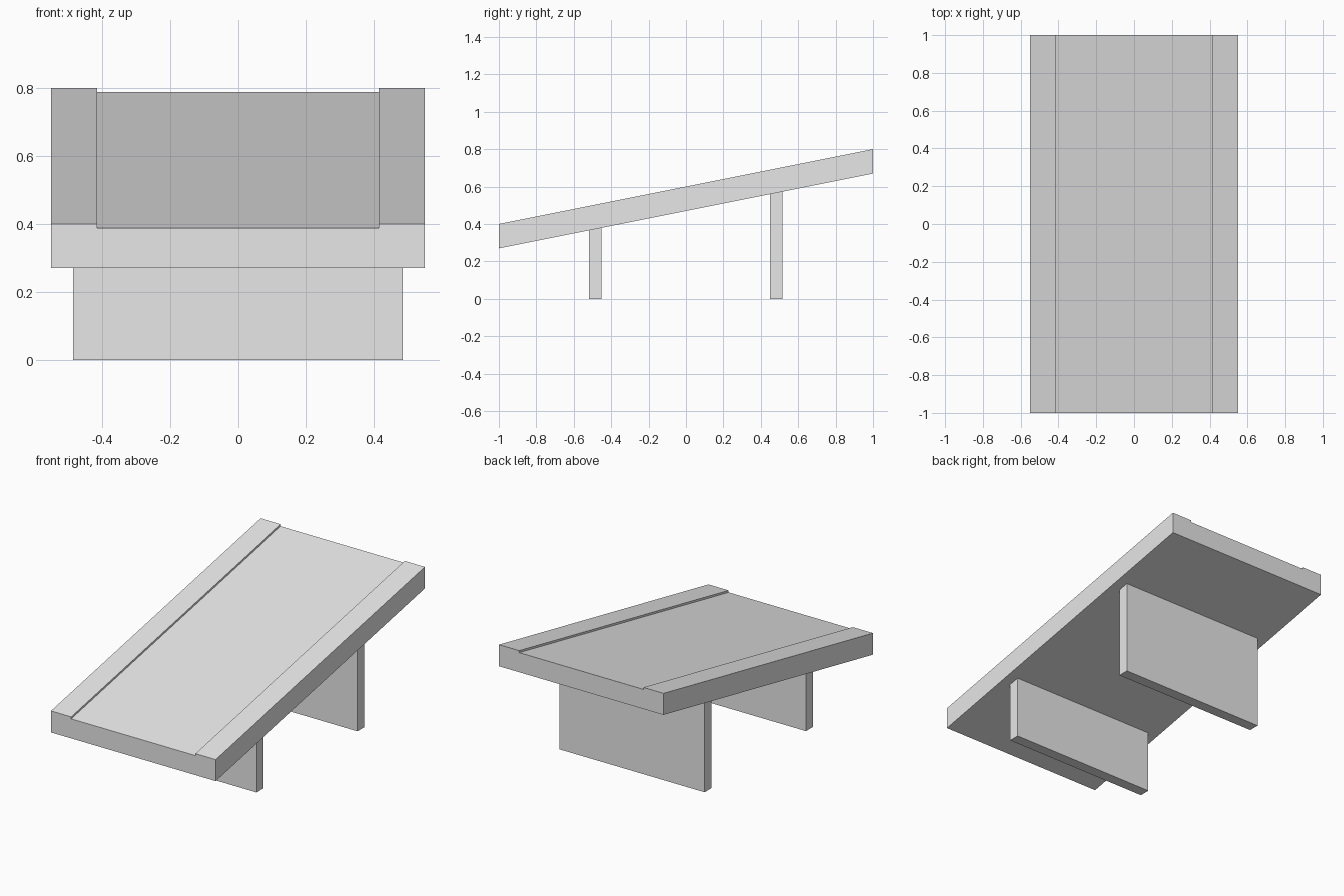
import bpy
import bmesh

cube = bpy.data.objects.get("Cube")
if cube:
    bpy.data.objects.remove(cube, do_unlink=True)

# Single plain grey
grey = bpy.data.materials.new("light grey")
grey.use_nodes = True
grey.diffuse_color = (0.8, 0.8, 0.8, 1)
grey.node_tree.nodes["Principled BSDF"].inputs["Base Color"].default_value = (0.8, 0.8, 0.8, 1)

SLOPE = 0.2
UNDERSIDE = 0.47   # underside height at the middle of the ramp


def slope_at(y):
    return SLOPE * y


def extrude_along_y(name, profile, y0, y1, follows_slope):
    """Extrude an x-z profile from y0 to y1; follows_slope(z) picks the points that ride the slope."""
    bm = bmesh.new()
    rings = []
    for y in (y0, y1):
        rings.append([bm.verts.new((x, y, z + (slope_at(y) if follows_slope(z) else 0)))
                      for x, z in profile])
    front, back = rings
    n = len(profile)
    bm.faces.new(front)
    bm.faces.new(back[::-1])
    for i in range(n):
        j = (i + 1) % n
        bm.faces.new((front[i], back[i], back[j], front[j]))
    bmesh.ops.recalc_face_normals(bm, faces=bm.faces)
    mesh = bpy.data.meshes.new(name)
    bm.to_mesh(mesh)
    bm.free()
    mesh.materials.append(grey)
    obj = bpy.data.objects.new(name, mesh)
    bpy.context.collection.objects.link(obj)
    return obj


# Sloping deck with a shallow channel between two raised edges
edge, channel = 0.55, 0.415
top, floor = 0.60, 0.588
half = [(edge, UNDERSIDE), (edge, top), (channel, top), (channel, floor)]
deck_profile = half + [(-x, z) for x, z in reversed(half)]
extrude_along_y("ramp_deck", deck_profile, -1, 1, lambda z: True)

# Two upright support boards, cut at the top to meet the underside
w = 0.485
support_profile = [(-w, 0), (w, 0), (w, UNDERSIDE), (-w, UNDERSIDE)]
for name, y in (("front_support", -0.485), ("back_support", 0.482)):
    extrude_along_y(name, support_profile, y - 0.033, y + 0.033, lambda z: z > 0)
